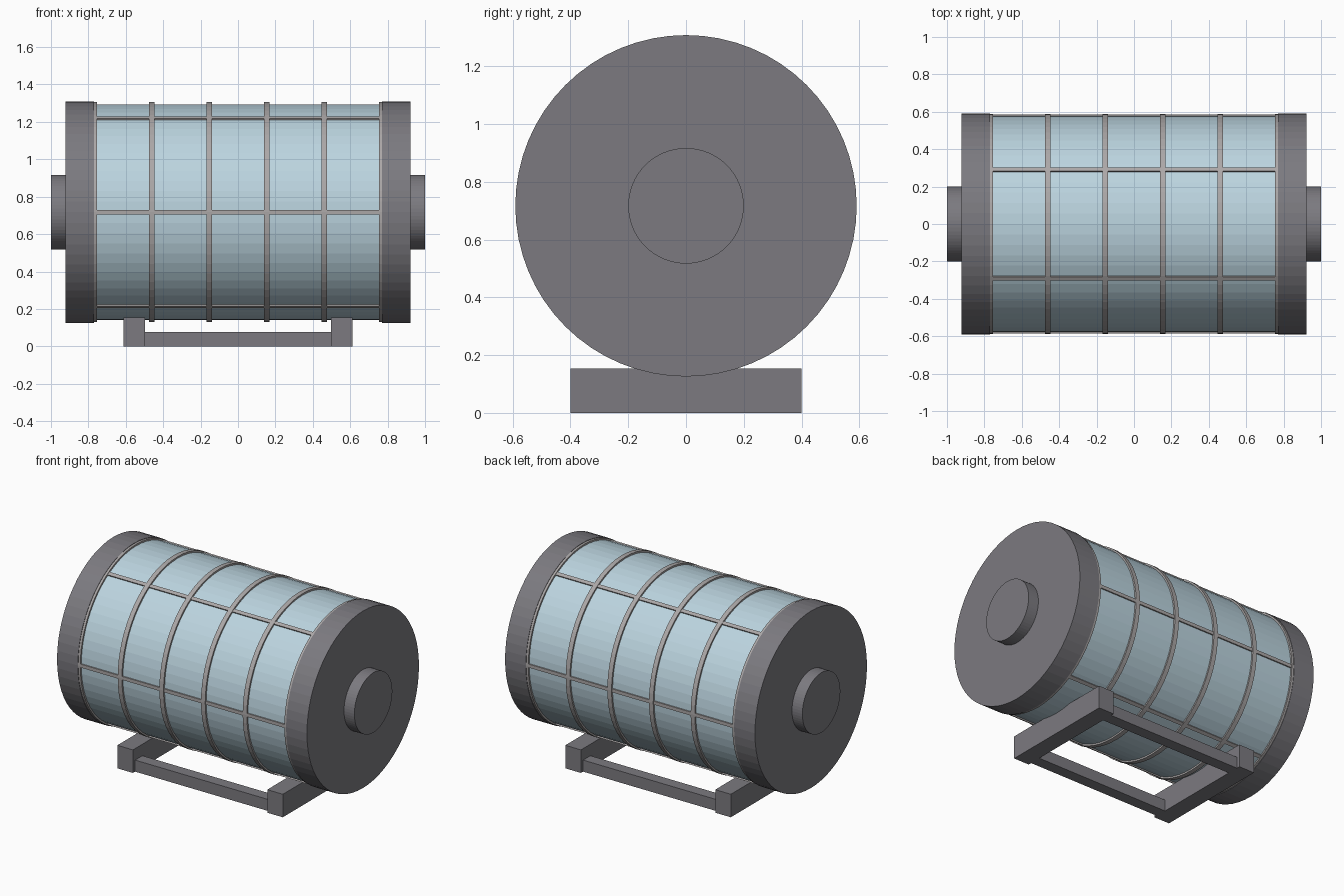
import bpy
import bmesh
from math import pi, radians, sin, cos
from mathutils import Matrix

if "Cube" in bpy.data.objects:
    bpy.data.objects.remove(bpy.data.objects["Cube"])

U = 2 / 13            # design unit: the whole model is 13 units long
AXIS_Z = 0.717        # height of the drum axis
GLASS_R = 0.577
SEGMENTS = 64


def material(name, color):
    mat = bpy.data.materials.new(name)
    mat.use_nodes = True
    mat.diffuse_color = (*color, 1)
    mat.node_tree.nodes["Principled BSDF"].inputs["Base Color"].default_value = (*color, 1)
    return mat


DARK = material("dark grey metal", (0.2, 0.195, 0.215))
LIGHT = material("light grey metal", (0.41, 0.39, 0.39))
GLASS = material("pale blue glass", (0.5, 0.66, 0.74))


def finish(name, bm, mat):
    bmesh.ops.recalc_face_normals(bm, faces=bm.faces)
    mesh = bpy.data.meshes.new(name)
    bm.to_mesh(mesh)
    bm.free()
    mesh.materials.append(mat)
    obj = bpy.data.objects.new(name, mesh)
    bpy.context.collection.objects.link(obj)


def drum(name, x, radius, length, mat):
    """Solid cylinder lying along x."""
    bm = bmesh.new()
    place = Matrix.Translation((x, 0, AXIS_Z)) @ Matrix.Rotation(pi / 2, 4, 'Y')
    bmesh.ops.create_cone(bm, cap_ends=True, segments=SEGMENTS, radius1=radius,
                          radius2=radius, depth=length, matrix=place)
    finish(name, bm, mat)


def band(name, x, inner, outer, width, mat):
    """Flat hoop around the drum axis with a rectangular section."""
    bm = bmesh.new()
    corners = [(x - width / 2, inner), (x + width / 2, inner),
               (x + width / 2, outer), (x - width / 2, outer)]
    loops = []
    for i in range(SEGMENTS):
        a = 2 * pi * i / SEGMENTS
        loops.append([bm.verts.new((px, r * cos(a), AXIS_Z + r * sin(a))) for px, r in corners])
    for i, loop in enumerate(loops):
        after = loops[(i + 1) % SEGMENTS]
        for k in range(4):
            n = (k + 1) % 4
            bm.faces.new((loop[k], loop[n], after[n], after[k]))
    finish(name, bm, mat)


def box(name, center, size, mat, tilt=0):
    bm = bmesh.new()
    place = (Matrix.Translation(center) @ Matrix.Rotation(tilt, 4, 'X')
             @ Matrix.Diagonal((*size, 1)))
    bmesh.ops.create_cube(bm, size=1, matrix=place)
    finish(name, bm, mat)


# Glass drum with end caps and hubs
drum("glass_drum", 0, GLASS_R, 10 * U, GLASS)
for side, s in (("left", 1), ("right", -1)):
    drum(f"{side}_end_cap", s * 5.5 * U, 0.591, U, DARK)
    drum(f"{side}_hub", s * 6.2 * U, 0.2, 0.6 * U, DARK)

# Hoops around the glass
for i in range(6):
    band(f"hoop_{i + 1}", (2 * i - 5) * U, GLASS_R - 0.01, 0.588, 0.031, LIGHT)

# Lengthwise ribs
for i in range(6):
    a = radians(60 * i)
    box(f"rib_{i + 1}", (0, GLASS_R * cos(a), AXIS_Z + GLASS_R * sin(a)),
        (10 * U, 0.016, 0.023), LIGHT, a)

# Stand: two cross feet joined by two rails
for side, s in (("left", 1), ("right", -1)):
    box(f"{side}_foot", (s * 3.6 * U, 0, U / 2), (0.115, 0.8, U), DARK)
for side, s in (("front", -1), ("back", 1)):
    box(f"{side}_rail", (0, s * 2.2 * U, U / 4), (6.6 * U, U / 2, U / 2), DARK)
